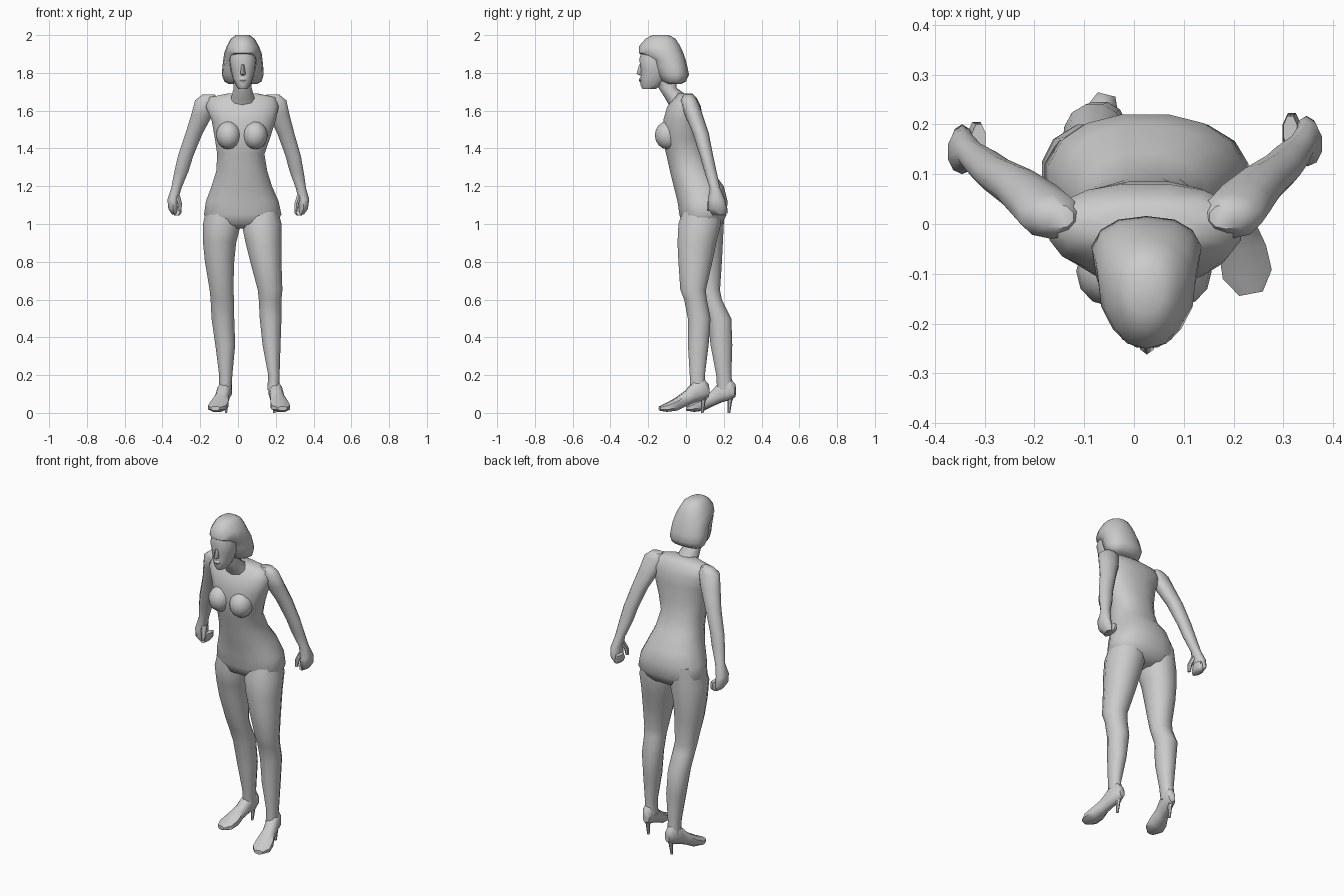
import bpy
from math import sin, cos, pi, copysign
from mathutils import Vector


def skin(name, rings, angle=55):
    """Mesh from equal-length point rings, capped at both ends."""
    n = len(rings[0])
    verts = [p for r in rings for p in r]
    faces = [(i * n + j, i * n + (j + 1) % n, (i + 1) * n + (j + 1) % n, (i + 1) * n + j)
             for i in range(len(rings) - 1) for j in range(n)]
    faces += [tuple(range(n))[::-1], tuple(range(len(verts) - n, len(verts)))]
    me = bpy.data.meshes.new(name)
    me.from_pydata(verts, [], faces)
    ob = bpy.data.objects.new(name, me)
    bpy.context.collection.objects.link(ob)
    bpy.ops.object.select_all(action='DESELECT')
    ob.select_set(True)
    bpy.context.view_layer.objects.active = ob
    bpy.ops.object.mode_set(mode='EDIT')
    bpy.ops.mesh.select_all(action='SELECT')
    bpy.ops.mesh.normals_make_consistent(inside=False)
    bpy.ops.object.mode_set(mode='OBJECT')
    bpy.ops.object.shade_smooth_by_angle(angle=angle * pi / 180)
    return ob


def unit(n, p):
    """Unit superellipse outline."""
    out = []
    for k in range(n):
        a = 2 * pi * (k + .5) / n
        out.append((copysign(abs(cos(a)) ** (2 / p), cos(a)), copysign(abs(sin(a)) ** (2 / p), sin(a))))
    s = max(abs(v) for uv in out for v in uv)
    return [(u / s, v / s) for u, v in out]


def loft(name, secs, n=12, p=2.1, taper=0.0):
    """Stack of horizontal rings given by bounds (x0, x1, y0, y1, z); taper narrows the front."""
    rings = []
    for x0, x1, y0, y1, z in secs:
        rings.append([((x0 + x1) / 2 + u * (x1 - x0) / 2 * (1 + taper * min(v, 0)),
                       (y0 + y1) / 2 + v * (y1 - y0) / 2, z) for u, v in unit(n, p)])
    return skin(name, rings)


def ball(name, loc, scale):
    bpy.ops.mesh.primitive_uv_sphere_add(segments=12, ring_count=8, radius=1, location=loc)
    ob = bpy.context.object
    ob.name, ob.scale = name, scale
    bpy.ops.object.shade_smooth()


def foot(side, heel, toe):
    """High-heeled shoe: vertical rings from heel to toe plus a thin spike."""
    h, t = Vector((*heel, 0)), Vector((*toe, 0))
    d = t - h
    w = Vector((-d.y, d.x, 0)).normalized()
    rings = []
    for f, hw, z0, z1 in [(0, .018, .085, .15), (.1, .03, .07, .18), (.3, .034, .055, .165),
                          (.48, .036, .035, .115), (.66, .048, .012, .08),
                          (.85, .05, .006, .052), (1, .024, .012, .035)]:
        rings.append([h + d * f + w * u * hw + Vector((0, 0, (z0 + z1) / 2 + v * (z1 - z0) / 2))
                      for u, v in unit(8, 2.3)])
    skin(side + "_shoe", rings)
    spike = []
    for f, r, z in [(.1, .026, .1), (.11, .012, .06), (.13, .007, 0)]:
        c = h + d * f
        spike.append([(c.x + u * r, c.y + v * r, z) for u, v in unit(6, 2)])
    skin(side + "_shoe_heel", spike)


# Torso, leaning forward
loft("torso", [
    (-.06, .10, .03, .14, .975), (-.15, .20, -.02, .19, 1.0), (-.18, .23, -.035, .215, 1.05),
    (-.17, .215, -.045, .22, 1.12), (-.14, .18, -.065, .20, 1.2), (-.115, .155, -.085, .14, 1.28),
    (-.11, .14, -.105, .105, 1.37), (-.122, .168, -.125, .09, 1.45), (-.14, .20, -.12, .085, 1.55),
    (-.17, .215, -.10, .08, 1.62), (-.155, .20, -.06, .055, 1.67), (-.06, .11, -.05, .035, 1.69)], n=16, p=2.3)
for side, x in (("right", -.05), ("left", .09)):
    ball(side + "_breast", (x, -.095, 1.47), (.066, .07, .075))

# Legs: left one forward, right one back
loft("left_leg", [
    (.04, .20, .0, .18, 1.12), (.02, .23, -.04, .185, 1.0), (.04, .23, -.045, .16, .9),
    (.065, .23, -.04, .14, .8), (.105, .235, -.03, .105, .65), (.11, .23, -.01, .11, .6),
    (.115, .23, .01, .13, .5), (.13, .225, .01, .12, .36), (.16, .22, .02, .10, .2), (.155, .22, .02, .105, .12)])
loft("right_leg", [
    (-.16, .01, .0, .20, 1.12), (-.185, .015, -.025, .20, 1.0), (-.185, -.01, .0, .195, .9),
    (-.175, -.02, .02, .19, .8), (-.15, -.025, .06, .18, .65), (-.145, -.02, .08, .19, .6),
    (-.14, -.02, .115, .24, .5), (-.12, -.015, .13, .245, .36), (-.10, -.03, .16, .24, .2),
    (-.10, -.035, .165, .25, .12)])
foot("left", (.185, .12), (.235, -.14))
foot("right", (-.055, .26), (-.12, .005))

# Arms and half-closed hands, the left a near mirror of the right
ARM = [(-.19, -.12, -.01, .04, 1.685), (-.23, -.10, -.03, .06, 1.655), (-.25, -.13, -.01, .085, 1.58),
       (-.28, -.185, .03, .115, 1.48), (-.32, -.235, .065, .135, 1.36), (-.338, -.26, .085, .15, 1.28),
       (-.355, -.298, .112, .167, 1.19), (-.375, -.315, .10, .19, 1.13), (-.37, -.32, .10, .20, 1.08),
       (-.35, -.32, .12, .19, 1.05)]
FINGERS = [(-.34, -.31, .12, .19, 1.045), (-.335, -.298, .125, .205, 1.06), (-.325, -.298, .14, .2, 1.095)]
THUMB = [(-.335, -.305, .11, .15, 1.15), (-.32, -.295, .095, .125, 1.11), (-.315, -.298, .095, .115, 1.07)]


def flip(secs):
    out = []
    for x0, x1, y0, y1, z in secs:
        k = (z - 1.05) / .63
        dy = .018 * (1 - k)
        out.append((-x1 + .03 * k, -x0 + .03 * k, y0 + dy, y1 + dy, z))
    return out


for part, secs, n in (("arm", ARM, 10), ("fingers", FINGERS, 8), ("thumb", THUMB, 6)):
    loft("right_" + part, secs, n)
    loft("left_" + part, flip(secs), n)

# Neck, face and bobbed hair
loft("neck", [(-.06, .11, -.08, .055, 1.61), (-.04, .09, -.11, .03, 1.665), (-.025, .075, -.145, -.05, 1.72),
              (-.025, .075, -.16, -.05, 1.8)], 10)
loft("face", [(.002, .05, -.23, -.16, 1.715), (-.012, .064, -.24, -.13, 1.735), (-.028, .08, -.24, -.11, 1.77),
              (-.04, .092, -.238, -.1, 1.82), (-.046, .098, -.248, -.1, 1.87), (-.035, .085, -.235, -.1, 1.915)],
     12, 2.5, .15)
loft("nose", [(.018, .034, -.24, -.22, 1.785), (.01, .042, -.262, -.22, 1.795), (.018, .034, -.248, -.22, 1.845)], 6)
loft("lips", [(.014, .038, -.242, -.22, 1.748), (.004, .048, -.25, -.22, 1.762), (.014, .038, -.244, -.22, 1.775)], 6)
loft("hair", [(-.05, .10, -.10, -.03, 1.74), (-.075, .128, -.13, .0, 1.755), (-.088, .138, -.155, .016, 1.79),
              (-.085, .136, -.175, .008, 1.83), (-.08, .132, -.19, -.002, 1.87), (-.075, .127, -.25, -.014, 1.905),
              (-.062, .113, -.25, -.03, 1.94), (-.04, .09, -.215, -.055, 1.98), (-.012, .062, -.18, -.09, 2.0)],
     14, 2.4, .25)
